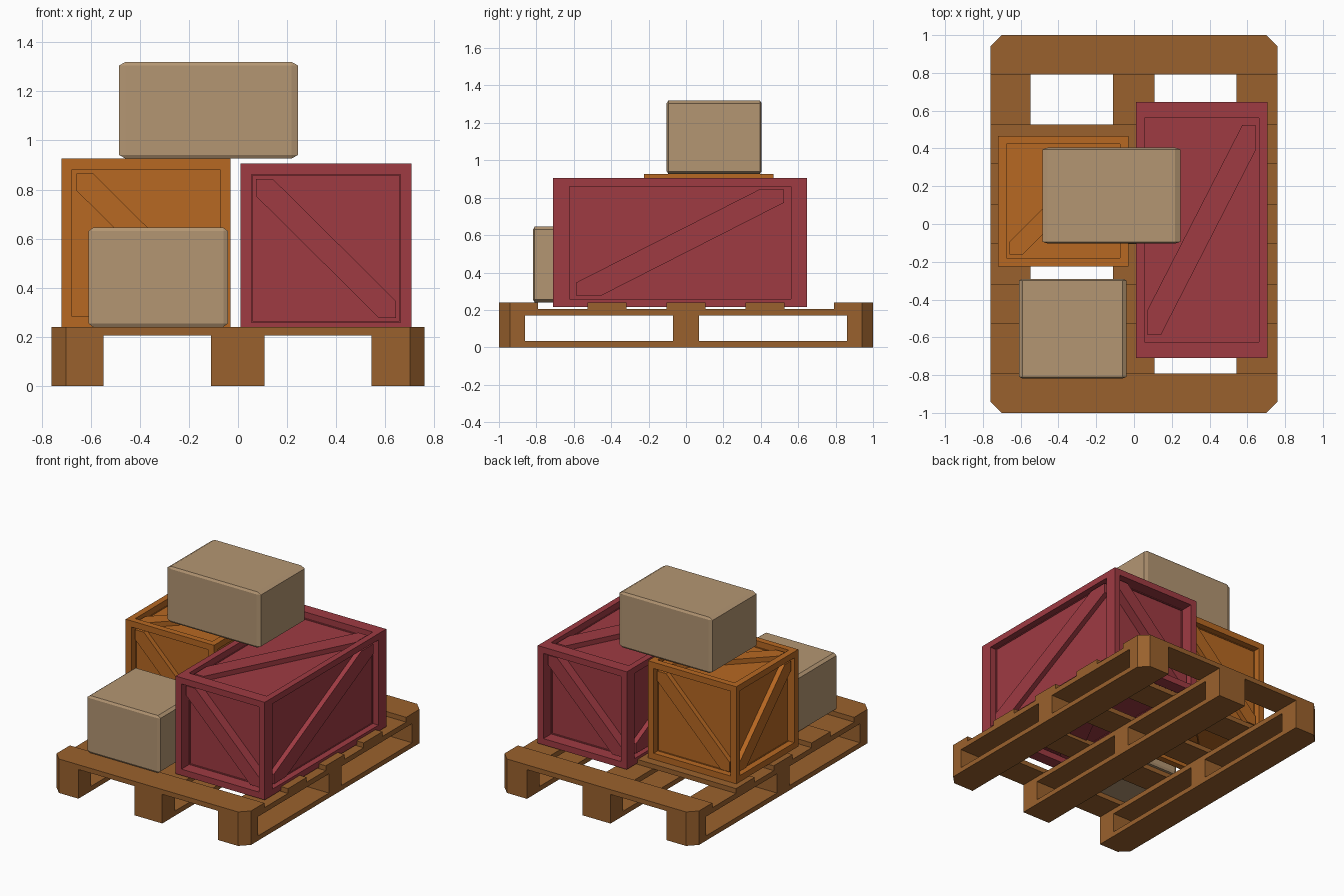
import bpy, bmesh
from itertools import product
from mathutils import Vector

if "Cube" in bpy.data.objects:
    bpy.data.objects.remove(bpy.data.objects["Cube"])


def material(name, rgb):
    m = bpy.data.materials.new(name)
    m.diffuse_color = (*rgb, 1)
    m.use_nodes = True
    m.node_tree.nodes["Principled BSDF"].inputs["Base Color"].default_value = m.diffuse_color
    return m


BROWN = material("pallet brown", (0.323, 0.120, 0.026))
ORANGE = material("crate orange", (0.474, 0.138, 0.016))
RED = material("crate red", (0.345, 0.043, 0.055))
TAN = material("cardboard tan", (0.456, 0.305, 0.171))


def finish(bm, name, mat):
    bmesh.ops.recalc_face_normals(bm, faces=bm.faces[:])
    me = bpy.data.meshes.new(name)
    bm.to_mesh(me)
    bm.free()
    me.materials.append(mat)
    ob = bpy.data.objects.new(name, me)
    bpy.context.collection.objects.link(ob)
    return ob


def prism(bm, bottom, top):
    """Closed solid between two matching outlines."""
    a = [bm.verts.new(p) for p in bottom]
    b = [bm.verts.new(p) for p in top]
    n = len(a)
    bm.faces.new(a[::-1])
    bm.faces.new(b)
    for i in range(n):
        j = (i + 1) % n
        bm.faces.new((a[i], a[j], b[j], b[i]))


# ---- pallet -------------------------------------------------------------
HX, HY, CUT = 0.76, 1.0, 0.06


def pallet_part(name, x0, x1, y0, y1, z0, z1):
    """Board or block; corners on the pallet's outer corners are cut off."""
    pts = []
    for i, (x, y) in enumerate([(x0, y0), (x1, y0), (x1, y1), (x0, y1)]):
        if abs(x) == HX and abs(y) == HY:
            sx, sy = (1 if x > 0 else -1), (1 if y > 0 else -1)
            pair = [(x, y - sy * CUT), (x - sx * CUT, y)]
            pts += pair if i % 2 == 0 else pair[::-1]
        else:
            pts.append((x, y))
    bm = bmesh.new()
    prism(bm, [(x, y, z0) for x, y in pts], [(x, y, z1) for x, y in pts])
    finish(bm, name, BROWN)


# three skids: bottom board, three blocks, top stringer
for x0, x1 in [(-HX, -0.547), (-0.11, 0.108), (0.543, HX)]:
    pallet_part("skid_bottom_board", x0, x1, -HY, HY, 0, 0.034)
    for y0, y1 in [(-HY, -0.86), (-0.07, 0.07), (0.86, HY)]:
        pallet_part("skid_block", x0, x1, y0, y1, 0.034, 0.17)
    pallet_part("stringer", x0, x1, -HY, HY, 0.17, 0.206)

# deck planks
for y0, y1 in [(-HY, -0.792), (-0.527, -0.318), (-0.105, 0.105),
               (0.318, 0.527), (0.792, HY)]:
    pallet_part("deck_plank", -HX, HX, y0, y1, 0.206, 0.24)


# ---- crates -------------------------------------------------------------
FRAME, PANEL, BRACE, WIDE = 0.09, 0.43, 0.48, 0.1
X, Y, Z = Vector((1, 0, 0)), Vector((0, 1, 0)), Vector((0, 0, 1))
# right, up, outward, diagonal direction of each side
SIDES = [(X, Z, -Y, -1), (-X, Z, Y, -1), (Y, Z, X, 1),
         (-Y, Z, -X, 1), (X, Y, Z, 1), (-X, Y, -Z, -1)]


def place(ob, lo, hi):
    lo, hi = Vector(lo), Vector(hi)
    ob.location = (lo + hi) / 2
    ob.scale = hi - lo


def crate(name, mat, lo, hi):
    bm = bmesh.new()
    # framed box with sunken panels
    bmesh.ops.create_cube(bm, size=1)
    panels = bm.faces[:]
    bmesh.ops.inset_individual(bm, faces=panels, thickness=FRAME)
    for f in bmesh.ops.extrude_discrete_faces(bm, faces=panels)["faces"]:
        f.normal_update()
        shift = f.calc_center_median().normalized() * (PANEL - 0.5)
        bmesh.ops.translate(bm, verts=f.verts[:], vec=shift)
    # diagonal brace on every side
    h = 0.5 - FRAME
    strip = [(-h, -h), (WIDE - h, -h), (h, h - WIDE), (h, h), (h - WIDE, h), (-h, WIDE - h)]
    for u, v, n, s in SIDES:
        prism(bm, *[[u * a * s + v * b + n * d for a, b in strip]
                    for d in (PANEL - 0.01, BRACE)])
    place(finish(bm, name, mat), lo, hi)


crate("small_crate", ORANGE, (-0.72, -0.225, 0.24), (-0.03, 0.467, 0.926))
crate("long_crate", RED, (0.01, -0.71, 0.215), (0.706, 0.647, 0.905))


# ---- cardboard boxes ----------------------------------------------------
def carton(name, lo, hi, c):
    """Box with chamfered edges; c is the chamfer along each axis."""
    mid, half = (Vector(lo) + Vector(hi)) / 2, (Vector(hi) - Vector(lo)) / 2
    bm = bmesh.new()
    for sign in product((-1, 1), repeat=3):
        for keep in range(3):
            bm.verts.new([mid[k] + sign[k] * (half[k] - (0 if k == keep else c[k]))
                          for k in range(3)])
    bmesh.ops.convex_hull(bm, input=bm.verts[:])
    bmesh.ops.dissolve_limit(bm, angle_limit=0.01, verts=bm.verts[:], edges=bm.edges[:])
    finish(bm, name, TAN)


carton("top_carton", (-0.485, -0.103, 0.926), (0.245, 0.404, 1.32), (0.027, 0.009, 0.015))
carton("low_carton", (-0.61, -0.818, 0.24), (-0.04, -0.29, 0.645), (0.02, 0.009, 0.015))
